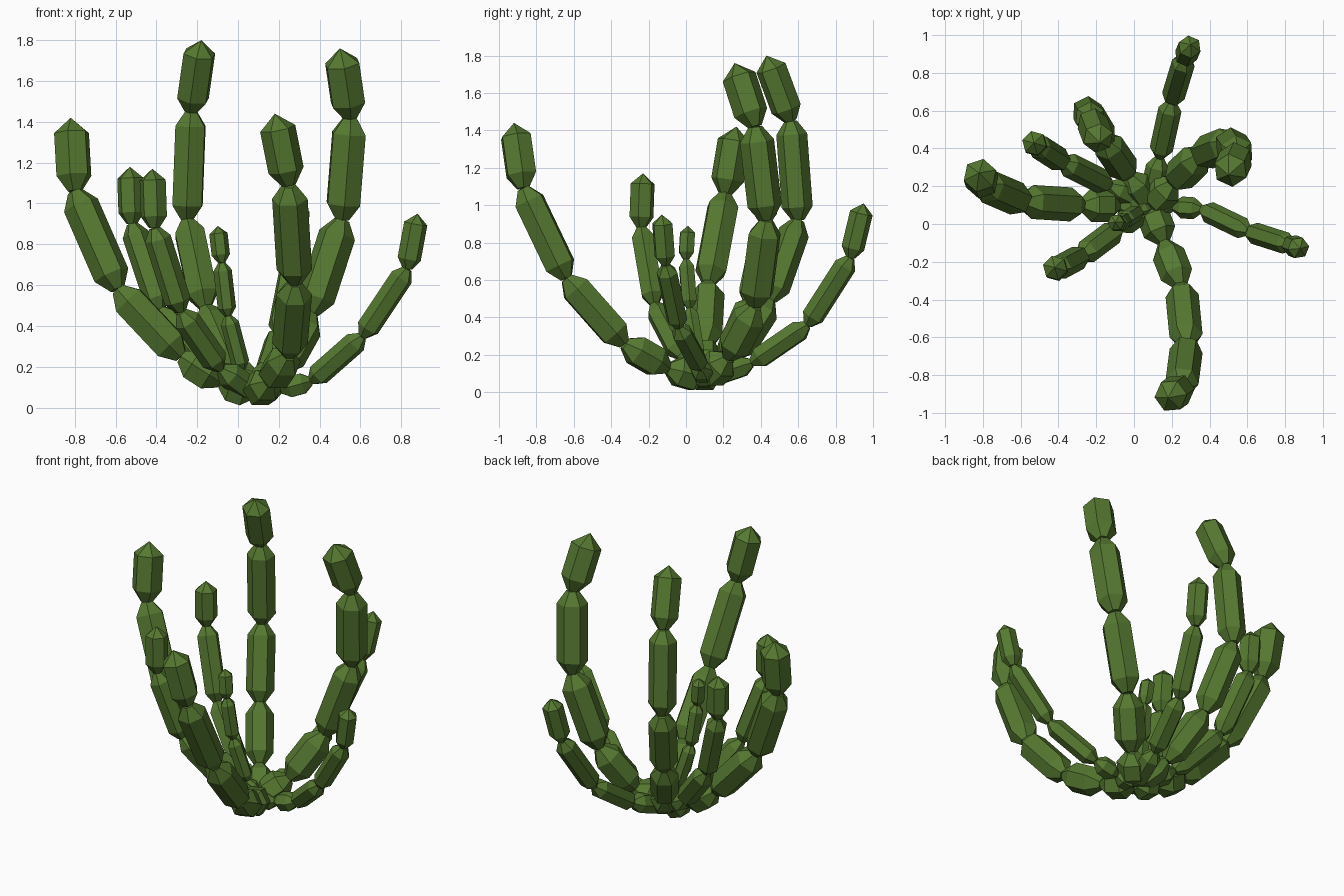
import bpy, bmesh, math
from mathutils import Vector

if "Cube" in bpy.data.objects:
    bpy.data.objects.remove(bpy.data.objects["Cube"])

green = bpy.data.materials.new("cactus green")
green.diffuse_color = (0.092, 0.19, 0.03, 1)
green.use_nodes = True
green.node_tree.nodes["Principled BSDF"].inputs["Base Color"].default_value = green.diffuse_color
SIDES = 6
ROOT = Vector((.08, .1, .07))

# Each stem: radius, then its outer joints up to the tip
STEMS = {
    "back_stem": (.062, (.2, .65, .36), (.27, .88, .72), (.3, .95, 1.01)),
    "tall_left_stem": (.083, (-.16, .45, .49), (-.25, .6, .92), (-.23, .56, 1.45), (-.18, .43, 1.8)),
    "tall_right_stem": (.092, (.36, .37, .46), (.51, .43, .92), (.55, .37, 1.42), (.5, .26, 1.76)),
    "left_stem": (.09, (-.28, .1, .25), (-.59, .12, .58), (-.8, .21, 1.06), (-.82, .27, 1.42)),
    "front_stem": (.088, (.25, -.33, .26), (.28, -.64, .61), (.25, -.87, 1.09), (.18, -.92, 1.44)),
    "low_right_stem": (.058, (.36, .08, .13), (.61, -.04, .35), (.83, -.11, .68), (.88, -.13, .95)),
    "front_left_stem": (.066, (-.28, -.17, .47), (-.41, -.24, .88), (-.42, -.23, 1.17)),
    "back_left_stem": (.066, (-.38, .33, .48), (-.52, .42, .9), (-.53, .43, 1.18)),
    "small_middle_stem": (.045, (-.05, .02, .45), (-.08, 0, .71), (-.1, .01, .89)),
}


def add_segment(bm, a, b, r, is_tip):
    """Six-sided prism with tapered ends; the last one closes to a point."""
    length = (b - a).length
    rot = (b - a).to_track_quat('Z', 'Y')
    cone = min(r * .85, length * .28)
    rings = [(0, r * .4), (cone, r), (length - cone, r)]
    if not is_tip:
        rings.append((length, r * .4))
    loops = [[bm.verts.new(a + rot @ Vector((rad * math.cos(math.tau * i / SIDES),
                                             rad * math.sin(math.tau * i / SIDES), h)))
              for i in range(SIDES)] for h, rad in rings]
    for lo, hi in zip(loops, loops[1:]):
        for i in range(SIDES):
            bm.faces.new((lo[i - 1], lo[i], hi[i], hi[i - 1]))
    bm.faces.new(loops[0][::-1])
    if is_tip:
        top = bm.verts.new(b)
        for i in range(SIDES):
            bm.faces.new((loops[-1][i - 1], loops[-1][i], top))
    else:
        bm.faces.new(loops[-1])


# Stems as chains of segments fanning out from the shared root
for name, (radius, *joints) in STEMS.items():
    bm = bmesh.new()
    pts = [Vector(p) for p in joints]
    out = pts[0] - ROOT
    first = ROOT + Vector((out.x * .46, out.y * .46, out.z * .3))
    pts = [ROOT, first] + pts
    for a, b in zip(pts, pts[1:]):
        add_segment(bm, a, b, radius, b is pts[-1])
    mesh = bpy.data.meshes.new(name)
    bm.to_mesh(mesh)
    bm.free()
    mesh.materials.append(green)
    bpy.context.collection.objects.link(bpy.data.objects.new(name, mesh))
